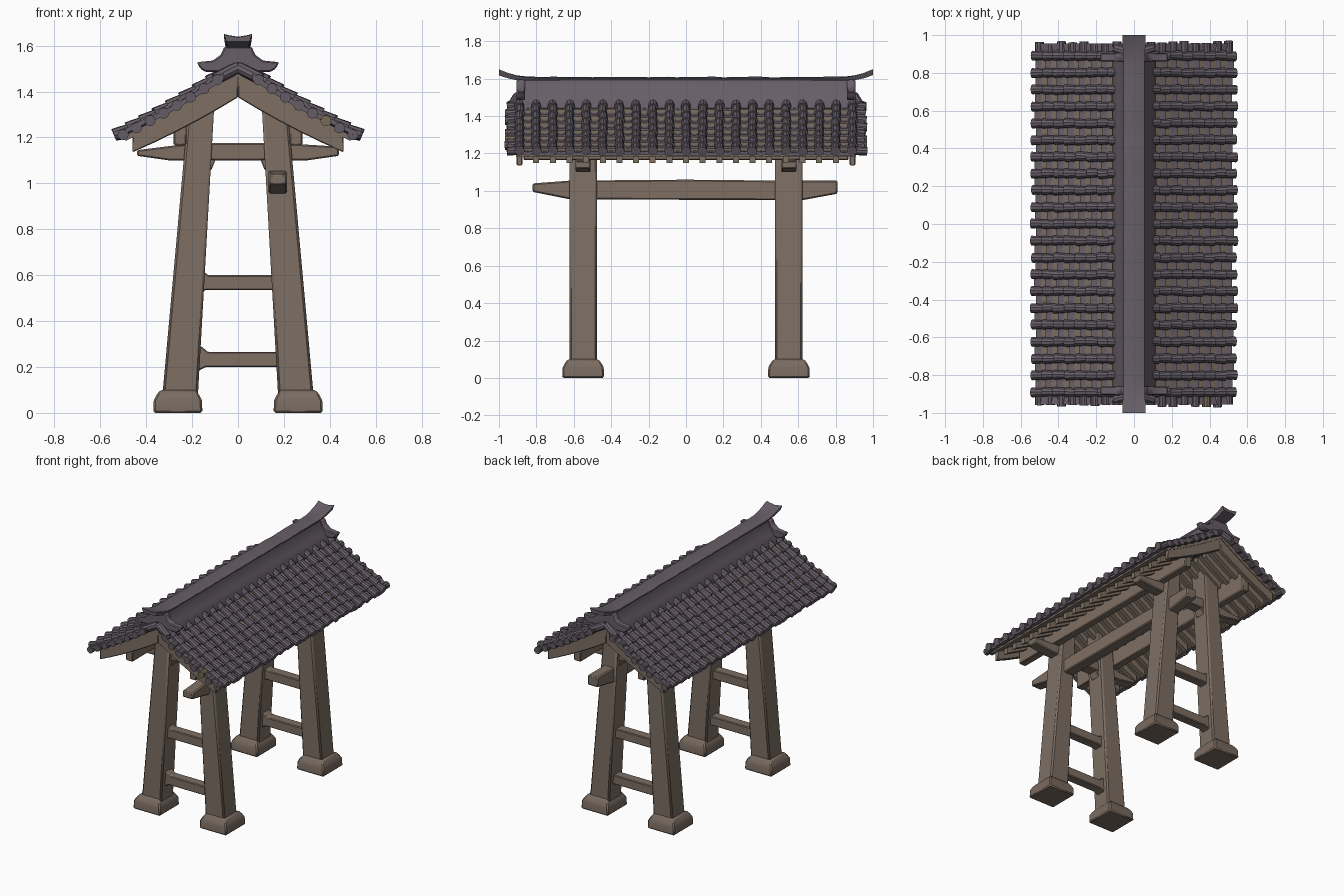
import bpy, bmesh, math, random
from mathutils import Vector

random.seed(4)
if "Cube" in bpy.data.objects:
    bpy.data.objects.remove(bpy.data.objects["Cube"])


def material(name, rgb):
    m = bpy.data.materials.new(name)
    m.use_nodes = True
    m.diffuse_color = (*rgb, 1)
    m.node_tree.nodes["Principled BSDF"].inputs["Base Color"].default_value = (*rgb, 1)
    return m


WOOD = material("weathered wood", (0.205, 0.158, 0.125))
FOOT = material("foot wood", (0.19, 0.145, 0.115))
TILE = material("grey violet tile", (0.135, 0.112, 0.135))
CLAY = material("bare clay", (0.20, 0.15, 0.10))


def solid(bm, rings, mat=0):
    """Bridge matching rings of points and cap both ends."""
    vs = [[bm.verts.new(p) for p in r] for r in rings]
    n = len(vs[0])
    faces = [bm.faces.new(vs[0]), bm.faces.new(vs[-1][::-1])]
    for a, b in zip(vs, vs[1:]):
        for i in range(n):
            j = (i + 1) % n
            faces.append(bm.faces.new((a[j], a[i], b[i], b[j])))
    for f in faces:
        f.material_index = mat


def finish(name, bm, mats, bevel=0.0):
    bmesh.ops.recalc_face_normals(bm, faces=bm.faces)
    me = bpy.data.meshes.new(name)
    bm.to_mesh(me)
    bm.free()
    for m in mats:
        me.materials.append(m)
    me.shade_smooth()
    me.set_sharp_from_angle(angle=math.radians(35))
    ob = bpy.data.objects.new(name, me)
    bpy.context.collection.objects.link(ob)
    if bevel:
        b = ob.modifiers.new("worn edges", "BEVEL")
        b.width, b.segments = bevel, 1
    return ob


def loft(name, rings, mat, bevel=0.0):
    bm = bmesh.new()
    solid(bm, rings)
    return finish(name, bm, [mat], bevel)


def prism(name, pts, y0, y1, mat, bevel=0.006):
    """Extrude an x-z outline along y."""
    return loft(name, [[(x, y, z) for x, z in pts] for y in (y0, y1)], mat, bevel)


def slope(x):
    """Height of the gently sagging roof line."""
    return 1.53 - 0.70 * abs(x) + 0.2 * x * x


def roof_band(x0, x1, top, bottom0, bottom1, steps=5):
    """Outline of a strip that follows the roof line."""
    xs = [x0 + (x1 - x0) * i / steps for i in range(steps + 1)]
    upper = [(x, slope(x) + top) for x in xs]
    lower = [(x, slope(x) + bottom0 + (bottom1 - bottom0) * i / steps) for i, x in enumerate(xs)]
    return upper + lower[::-1]


SIDES = ((1, "left"), (-1, "right"))
ENDS = ((-1, "front"), (1, "back"))


def flip(pts, s):
    return [(x * s, z) for x, z in pts]


# Legs, feet, rungs and cross beams
for e, end in ENDS:
    yc = 0.55 * e
    for s, side in SIDES:
        leg = flip([(0.175, 0.07), (0.33, 0.07), (0.215, 1.34), (0.10, 1.40)], s)
        prism(f"{end}_{side}_leg", leg, yc - 0.073, yc + 0.073, WOOD, 0.01)
        rings = []
        for z, grow in ((0, 0.0), (0.055, -0.002), (0.075, -0.012), (0.10, -0.03)):
            hx, hy = 0.107 + grow, 0.112 + grow
            rings.append([(s * 0.262 + a * hx, yc + b * hy, z)
                          for a, b in ((-1, -1), (1, -1), (1, 1), (-1, 1))])
        loft(f"{end}_{side}_foot", rings, FOOT, 0.008)
        brace = flip([(0.15, 1.04), (0.115, 1.06), (0.095, 1.11), (0.15, 1.11)], s)
        prism(f"{end}_{side}_brace", brace, yc - 0.035, yc + 0.035, WOOD, 0.004)
    for name, z in (("lower", 0.2), ("middle", 0.535)):
        rung = [(-0.2, z - 0.03), (-0.14, z), (0.2, z), (0.2, z + 0.065),
                (-0.13, z + 0.065), (-0.16, z + 0.09), (-0.2, z + 0.09)]
        prism(f"{end}_{name}_rung", rung, yc - 0.035, yc + 0.035, WOOD, 0.005)
    beam = [(-0.44, 1.12), (-0.3, 1.10), (0.3, 1.10), (0.44, 1.12),
            (0.44, 1.16), (0.2, 1.175), (-0.2, 1.175), (-0.44, 1.145)]
    prism(f"{end}_cross_beam", beam, yc - 0.04, yc + 0.04, WOOD)

# Long tie beam on the left side
tie = [(-0.82, 0.995), (-0.62, 0.955), (0.62, 0.95), (0.81, 0.985),
       (0.81, 1.055), (0.5, 1.055), (0, 1.06), (-0.62, 1.055), (-0.82, 1.04)]
loft("tie_beam", [[(x, y, z) for y, z in tie] for x in (0.133, 0.213)], WOOD, 0.007)

# Roof boards, purlins, gable boards and rafters
for s, side in SIDES:
    prism(f"{side}_roof_boards", flip(roof_band(0, 0.49, -0.02, -0.07, -0.05), s),
          -0.91, 0.91, WOOD, 0)
    prism(f"{side}_purlin", [(s * 0.225, 1.165), (s * 0.28, 1.165), (s * 0.28, 1.29), (s * 0.225, 1.31)],
          -0.87, 0.87, WOOD)
    for e, end in ENDS:
        prism(f"{end}_{side}_gable_board", flip(roof_band(0, 0.46, -0.045, -0.155, -0.115), s),
              e * 0.875, e * 0.905, WOOD, 0.004)
    bm = bmesh.new()
    for i in range(-9, 10):
        y = i * 0.089
        band = flip(roof_band(0.02, 0.455, -0.06, -0.11, -0.105, 3), s)
        solid(bm, [[(x, y + d, z) for x, z in band] for d in (-0.016, 0.016)])
    finish(f"{side}_rafters", bm, [WOOD])

# Roof tiles
PITCH, COURSES, X0, X1 = 0.089, 8, 0.06, 0.53
STEP = (X1 - X0) / COURSES


def tube(bm, a, b, ra, rb, n=10, mat=0):
    """Tapered round tile from point a to point b."""
    a, b = Vector(a), Vector(b)
    d = (b - a).normalized()
    u = d.orthogonal().normalized()
    v = d.cross(u)
    ang = [2 * math.pi * k / n for k in range(n)]
    solid(bm, [[c + (u * math.cos(t) + v * math.sin(t)) * r for t in ang]
               for c, r in ((a, ra), (b, rb))], mat)


for s, side in SIDES:
    ribs, pans, edges = bmesh.new(), bmesh.new(), bmesh.new()
    for c in range(COURSES):
        xa, xb = X0 + c * STEP, X0 + (c + 1) * STEP
        # Round cover tiles running down the slope
        for i in range(-10, 11):
            y = i * PITCH + random.uniform(-0.003, 0.003)
            end = xb + 0.008 + random.uniform(-0.004, 0.004)
            tube(ribs, (s * xa, y, slope(xa) - 0.004), (s * end, y, slope(end) + 0.001), 0.021, 0.027)
        # Lapped dished tiles between the covers
        for i in range(-10, 10):
            ya, yb = i * PITCH, (i + 1) * PITCH
            rings = []
            for x, lift in ((xa - 0.01, -0.022), (xb + random.uniform(-0.012, 0.0), -0.004)):
                z = slope(x) + lift
                ym = (ya + yb) / 2
                rings.append([(s * x, ya, z), (s * x, ym, z - 0.008), (s * x, yb, z),
                              (s * x, yb, z - 0.02), (s * x, ym, z - 0.026), (s * x, ya, z - 0.02)])
            solid(pans, rings)
        # Short tiles turned outward along the gables
        for e, end in ENDS:
            xm = (xa + xb) / 2
            z = slope(xm) - 0.014
            out = 0.96 + random.uniform(-0.008, 0.01)
            bare = 1 if (s, e, c) == (1, -1, 5) else 0
            tube(edges, (s * xm, e * 0.88, z), (s * xm, e * out, z - 0.004), 0.022, 0.024, 10, bare)
    for e, end in ENDS:
        band = flip(roof_band(0.06, 0.50, -0.008, -0.035, -0.03), s)
        lift = [(x, z + (0.012 if abs(x) > 0.4 else 0)) for x, z in band]
        solid(edges, [[(x, e * 0.885, z) for x, z in band], [(x, e * 0.955, z) for x, z in lift]])
    finish(f"{side}_cover_tiles", ribs, [TILE])
    finish(f"{side}_pan_tiles", pans, [TILE])
    finish(f"{side}_gable_tiles", edges, [TILE, CLAY])

# Ridge body with a slightly uneven crest
half = [(0.115, 1.44), (0.10, 1.49), (0.085, 1.515), (0.06, 1.55), (0.05, 1.595)]
outline = half + [(-x, z) for x, z in half[::-1]]
loft("ridge_body", [[(x, y, z) for x, z in outline] for y in (-0.9, 0.9)], TILE, 0.004)

# Ridge cap sweeping up at both ends
rings = []
for k in range(-20, 21):
    y = k / 20
    t = max(0, (abs(y) - 0.84) / 0.16)
    z = 1.583 + 0.035 * t ** 1.5 + random.uniform(-0.002, 0.002)
    w = 0.056 + 0.006 * t
    horn = 0.012 * t
    rings.append([(-w + 0.012, y, z), (w - 0.012, y, z), (w, y, z + 0.02 + horn),
                  (w * 0.6, y, z + 0.026), (0, y, z + 0.026 - horn / 2),
                  (-w * 0.6, y, z + 0.026), (-w, y, z + 0.02 + horn)])
loft("ridge_cap", rings, TILE)

# Winged end ornaments and verge rolls beside the ridge ends
wing = [(0.06, 1.595), (0.075, 1.56), (0.11, 1.535), (0.18, 1.528), (0.165, 1.50), (0.14, 1.485), (0.08, 1.487)]
ornament = wing + [(0, 1.52)] + [(-x, z) for x, z in wing[::-1]]
for e, end in ENDS:
    prism(f"{end}_ridge_ornament", ornament, e * 0.86, e * 0.905, TILE, 0.006)
    bm = bmesh.new()
    for s, side in SIDES:
        tube(bm, (0, e * 0.90, 1.505), (s * 0.10, e * 0.93, 1.455), 0.026, 0.026)
    finish(f"{end}_apex_tiles", bm, [TILE])
